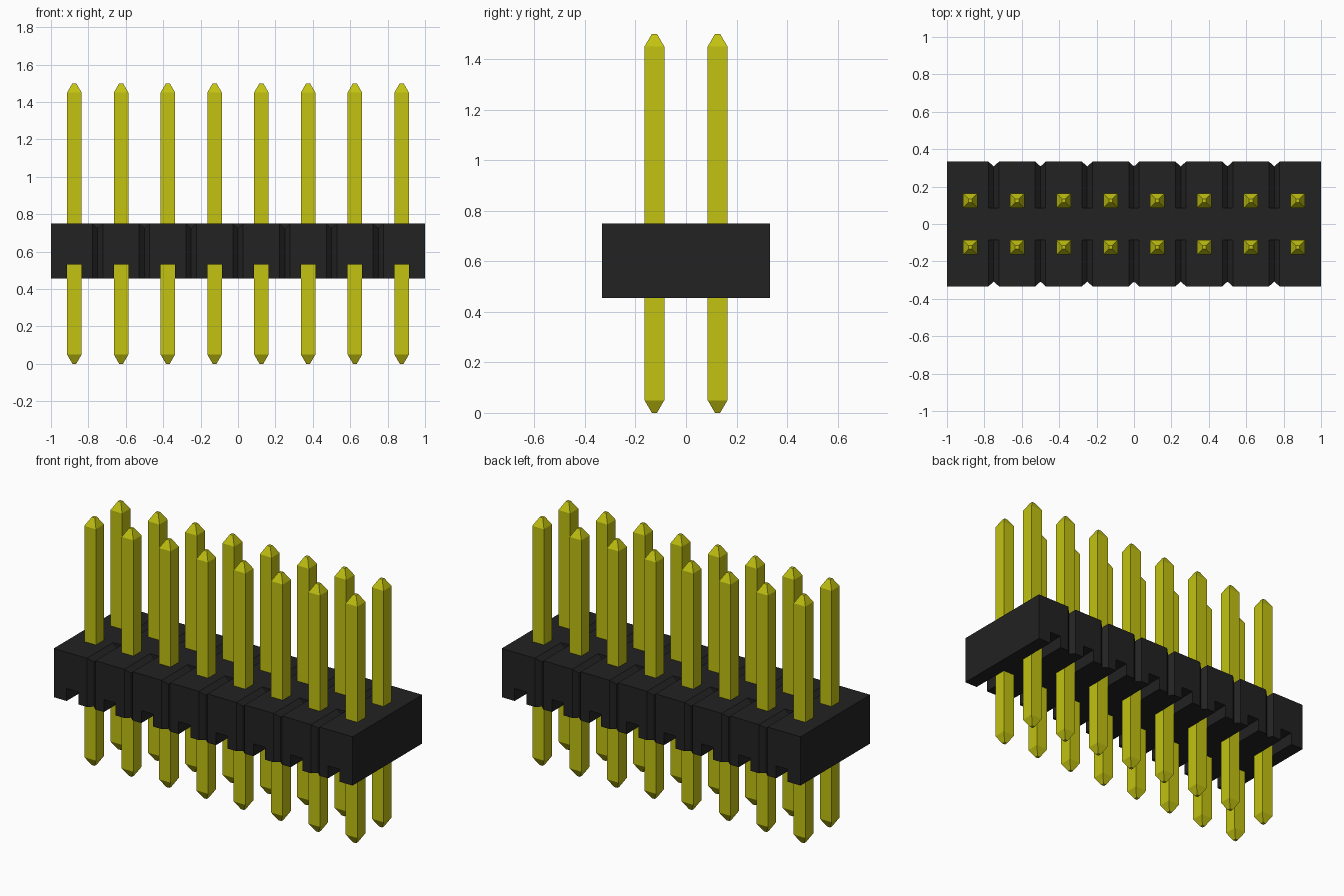
import bpy, bmesh
from mathutils import Matrix, Vector

cube = bpy.data.objects.get("Cube")
if cube:
    bpy.data.objects.remove(cube)

COUNT, PITCH = 8, 0.25
ROW_Y = PITCH / 2
HALF_Y, BOTTOM, TOP = 0.333, 0.455, 0.75
PIN = 0.039
COLUMNS = [(i - (COUNT - 1) / 2) * PITCH for i in range(COUNT)]
GAPS = [x + PITCH / 2 for x in COLUMNS[:-1]]


def material(name, rgb):
    mat = bpy.data.materials.new(name)
    mat.use_nodes = True
    mat.diffuse_color = (*rgb, 1)
    mat.node_tree.nodes["Principled BSDF"].inputs["Base Color"].default_value = (*rgb, 1)
    return mat


def make_object(name, bm, mat=None):
    bmesh.ops.recalc_face_normals(bm, faces=bm.faces)
    mesh = bpy.data.meshes.new(name)
    bm.to_mesh(mesh)
    bm.free()
    obj = bpy.data.objects.new(name, mesh)
    bpy.context.collection.objects.link(obj)
    if mat:
        mesh.materials.append(mat)
    return obj


def add_box(bm, low, high):
    low, high = Vector(low), Vector(high)
    place = Matrix.Translation((low + high) / 2) @ Matrix.Diagonal((*(high - low), 1))
    bmesh.ops.create_cube(bm, size=1, matrix=place)


def add_prism(bm, outline, extrusion):
    face = bm.faces.new([bm.verts.new(p) for p in outline])
    moved = bmesh.ops.extrude_face_region(bm, geom=[face])["geom"]
    verts = [v for v in moved if isinstance(v, bmesh.types.BMVert)]
    bmesh.ops.translate(bm, verts=verts, vec=extrusion)


def cut(target, name, bm):
    cutter = make_object(name, bm)
    cutter.hide_render = True
    cutter.hide_viewport = True
    cutter.display_type = "WIRE"
    mod = target.modifiers.new(name, "BOOLEAN")
    mod.operation, mod.solver, mod.object = "DIFFERENCE", "EXACT", cutter


black = material("black plastic", (0.016, 0.016, 0.016))
yellow = material("yellow metal", (0.54, 0.54, 0.006))

# Plastic block
bm = bmesh.new()
add_box(bm, (-1, -HALF_Y, BOTTOM), (1, HALF_Y, TOP))
body = make_object("housing", bm, black)

# Channels under the block, running from each pin to the outer face
channels = bmesh.new()
side_grooves = bmesh.new()
top_grooves = bmesh.new()
W, D = 0.028, 0.025
for side in (-1, 1):
    for x in COLUMNS:
        a, b = sorted((side * (ROW_Y - PIN), side * 0.4))
        add_box(channels, (x - PIN, a, BOTTOM - 0.1), (x + PIN, b, 0.53))
    # V grooves between the columns, down the sides and across the top
    for x in GAPS:
        y = side * HALF_Y
        add_prism(side_grooves, [(x - W, y, 0.3), (x, y - side * D, 0.3),
                                 (x + W, y, 0.3), (x, y + side * D, 0.3)], (0, 0, 0.6))
        add_prism(top_grooves, [(x - W, side * 0.085, TOP), (x, side * 0.085, TOP - D),
                                (x + W, side * 0.085, TOP), (x, side * 0.085, TOP + D)],
                  (0, side * 0.4, 0))
cut(body, "channel_cutter", channels)
cut(body, "side_groove_cutter", side_grooves)
cut(body, "top_groove_cutter", top_grooves)

# Square pins with tapered ends
for label, y in (("front", -ROW_Y), ("back", ROW_Y)):
    for i, x in enumerate(COLUMNS):
        bm = bmesh.new()
        rings = []
        for z, r in ((0, 0.01), (0.05, PIN), (1.45, PIN), (1.5, 0.01)):
            rings.append([bm.verts.new((x + sx * r, y + sy * r, z))
                          for sx, sy in ((-1, -1), (1, -1), (1, 1), (-1, 1))])
        for lower, upper in zip(rings, rings[1:]):
            for k in range(4):
                n = (k + 1) % 4
                bm.faces.new((lower[k], lower[n], upper[n], upper[k]))
        bm.faces.new(rings[0])
        bm.faces.new(rings[-1])
        make_object(f"{label}_pin_{i + 1}", bm, yellow)
